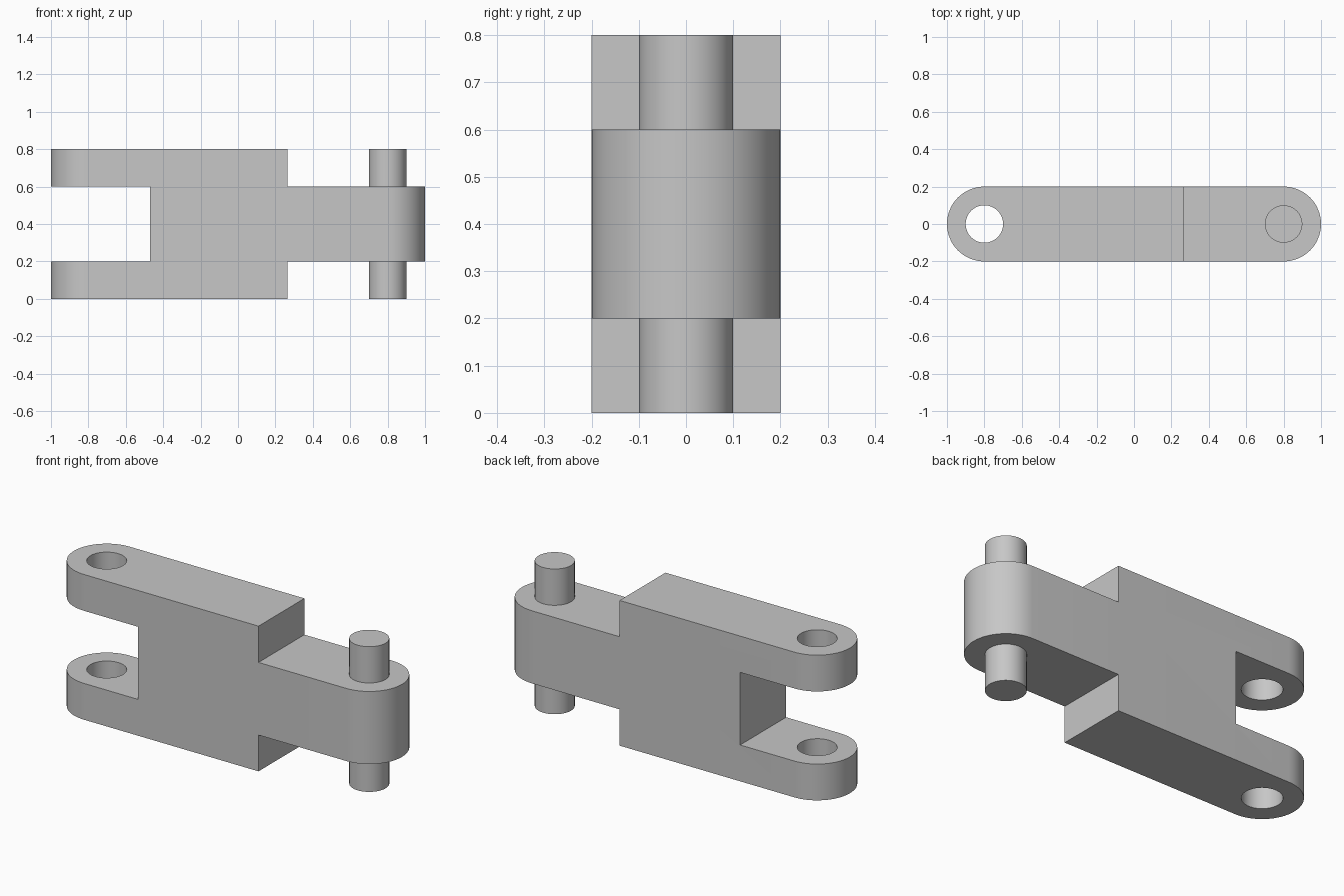
import bpy
import bmesh
from math import cos, sin, pi, radians

default_cube = bpy.data.objects.get("Cube")
if default_cube:
    bpy.data.objects.remove(default_cube, do_unlink=True)

HEIGHT = 0.8          # full height of the link
RADIUS = 0.2          # rounded end radius, half the width
PIVOT = 0.8           # distance of both pivots from the centre
PIN_RADIUS = 0.1
SHOULDER = 0.265      # where the body steps down to the tongue
SLOT_END = -0.47      # where the fork slot stops
LOW, HIGH = 0.2, 0.6  # height range of the tongue and the slot
STEPS = 32

metal = bpy.data.materials.new("plain grey")
metal.use_nodes = True
grey = (0.57, 0.57, 0.57, 1)
metal.diffuse_color = grey
metal.node_tree.nodes["Principled BSDF"].inputs["Base Color"].default_value = grey


def prism(name, outline, z0, z1):
    """Extrude a closed xy outline from z0 up to z1."""
    bm = bmesh.new()
    base = bm.faces.new([bm.verts.new((x, y, z0)) for x, y in outline])
    top = bmesh.ops.extrude_face_region(bm, geom=[base])["geom"]
    bmesh.ops.translate(bm, vec=(0, 0, z1 - z0),
                        verts=[v for v in top if isinstance(v, bmesh.types.BMVert)])
    bmesh.ops.recalc_face_normals(bm, faces=bm.faces)
    mesh = bpy.data.meshes.new(name)
    bm.to_mesh(mesh)
    bm.free()
    mesh.materials.append(metal)
    obj = bpy.data.objects.new(name, mesh)
    bpy.context.collection.objects.link(obj)
    return obj


def arc(cx, radius, start, end, steps):
    angles = [start + (end - start) * i / steps for i in range(steps + 1)]
    return [(cx + radius * cos(a), radius * sin(a)) for a in angles]


def circle(cx):
    return arc(cx, PIN_RADIUS, 0, 2 * pi, 2 * STEPS)[:-1]


def rectangle(x0, x1, half=0.3):
    return [(x0, -half), (x1, -half), (x1, half), (x0, half)]


def combine(target, tool, operation):
    """Apply a boolean and discard the tool."""
    mod = target.modifiers.new(operation, 'BOOLEAN')
    mod.operation = operation
    mod.solver = 'EXACT'
    mod.object = tool
    bpy.ops.object.select_all(action='DESELECT')
    bpy.context.view_layer.objects.active = target
    target.select_set(True)
    bpy.ops.object.modifier_apply(modifier=mod.name)
    bpy.data.objects.remove(tool, do_unlink=True)


# Body: a bar with two rounded ends
stadium = (arc(PIVOT, RADIUS, -pi / 2, pi / 2, STEPS)
           + arc(-PIVOT, RADIUS, pi / 2, 3 * pi / 2, STEPS))
link = prism("chain_link", stadium, 0, HEIGHT)

# Fork slot, tongue shoulders and pin hole
cuts = [
    (rectangle(-1.2, SLOT_END), LOW, HIGH),
    (rectangle(SHOULDER, 1.2), HIGH, HEIGHT + 0.1),
    (rectangle(SHOULDER, 1.2), -0.1, LOW),
    (circle(-PIVOT), -0.1, HEIGHT + 0.1),
]
for outline, z0, z1 in cuts:
    combine(link, prism("cutter", outline, z0, z1), 'DIFFERENCE')

# Pin through the tongue
combine(link, prism("pin", circle(PIVOT), 0, HEIGHT), 'UNION')

bpy.ops.object.shade_smooth_by_angle(angle=radians(30))
